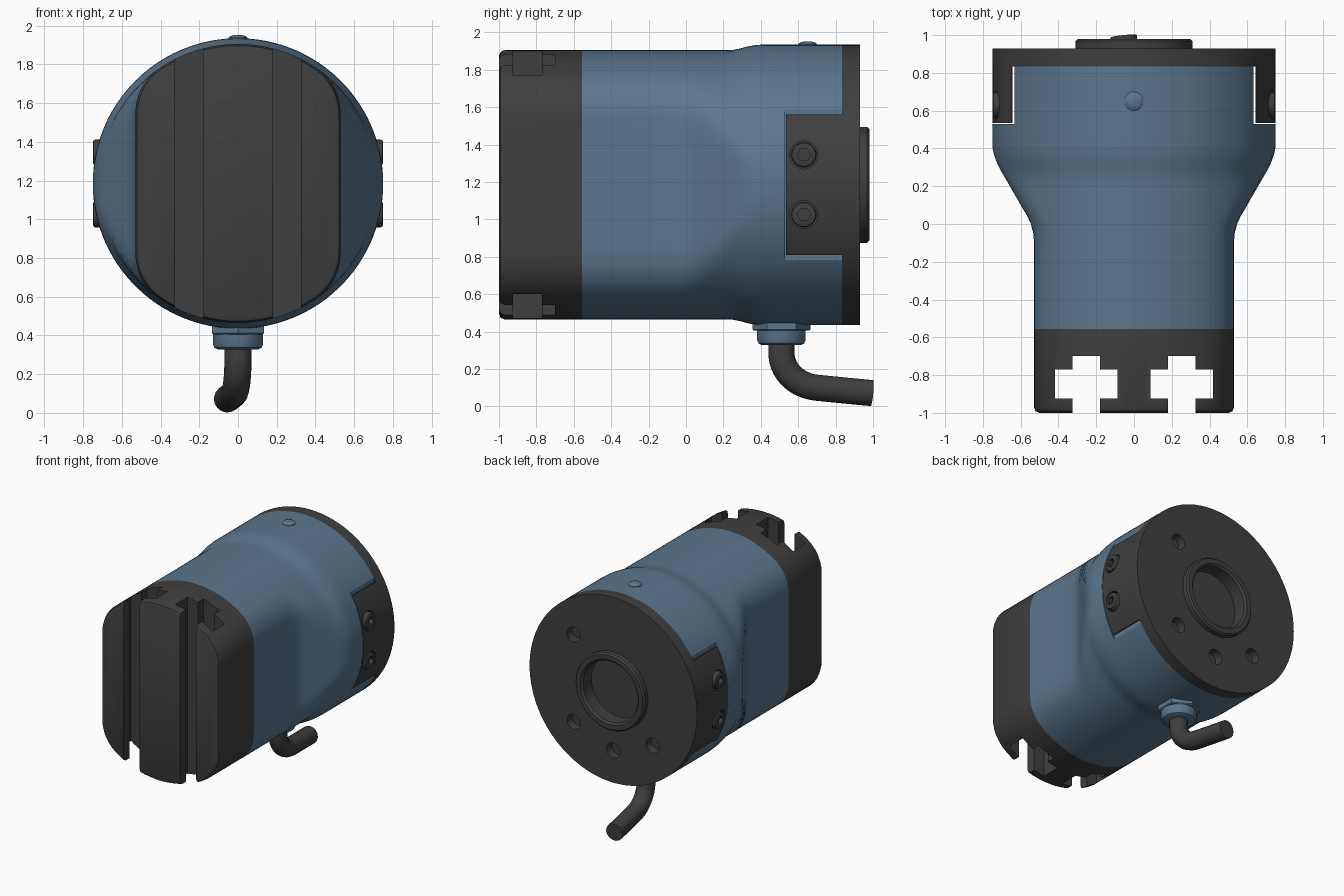
import bpy, bmesh, math
from mathutils import Vector

if "Cube" in bpy.data.objects:
    bpy.data.objects.remove(bpy.data.objects["Cube"])

CZ = 1.185          # height of the housing axis
TAU = math.tau


def material(name, rgb):
    m = bpy.data.materials.new(name)
    m.diffuse_color = (*rgb, 1)
    m.use_nodes = True
    m.node_tree.nodes["Principled BSDF"].inputs["Base Color"].default_value = m.diffuse_color
    return m


BLUE = material("blue_paint", (0.105, 0.185, 0.27))
DARK = material("dark_metal", (0.05, 0.05, 0.05))


def loft(name, rings, mat=None):
    """Skin a list of equal-length point rings and cap both ends."""
    bm = bmesh.new()
    vs = [[bm.verts.new(p) for p in ring] for ring in rings]
    n = len(vs[0])
    for a, b in zip(vs, vs[1:]):
        for i in range(n):
            j = (i + 1) % n
            bm.faces.new((a[i], a[j], b[j], b[i]))
    bm.faces.new(vs[0])
    bm.faces.new(vs[-1])
    bmesh.ops.recalc_face_normals(bm, faces=bm.faces)
    me = bpy.data.meshes.new(name)
    bm.to_mesh(me)
    bm.free()
    ob = bpy.data.objects.new(name, me)
    bpy.context.collection.objects.link(ob)
    if mat:
        me.materials.append(mat)
    return ob


def lathe(name, profile, centre, axis, mat=None, n=48, turn=0.0):
    """Revolve (radius, position) pairs about the x, y or z axis."""
    k = "xyz".index(axis)
    rings = []
    for r, d in profile:
        ring = []
        for i in range(n):
            t = TAU * i / n + turn
            p = Vector(centre)
            p[k] += d
            p[(k + 1) % 3] += r * math.cos(t)
            p[(k + 2) % 3] += r * math.sin(t)
            ring.append(p)
        rings.append(ring)
    return loft(name, rings, mat)


def prism(name, pts, axis, lo, hi, mat=None):
    """Extrude an outline along z (points x, y) or y (points x, z)."""
    put = (lambda p, d: (p[0], p[1], d)) if axis == "z" else (lambda p, d: (p[0], d, p[1]))
    return loft(name, [[put(p, d) for p in pts] for d in (lo, hi)], mat)


def cut(ob, cutters):
    for c in cutters:
        mod = ob.modifiers.new("cut", "BOOLEAN")
        mod.operation, mod.solver, mod.object = "DIFFERENCE", "EXACT", c
        bpy.context.view_layer.objects.active = ob
        bpy.ops.object.modifier_apply(modifier=mod.name)
        bpy.data.objects.remove(c)


def section(y, w, R, inset=0.0, fillet=0.28, n=96):
    """Circle of radius R cut flat at x = +-w, with filleted corners."""
    w, R = min(w, R - 0.0005) - inset, R - inset
    cx = w - fillet
    cz = math.sqrt((R - fillet) ** 2 - cx ** 2)
    ring = []
    for i in range(n):
        t = TAU * i / n
        dx, dz = abs(math.cos(t)), abs(math.sin(t))
        if dz * w <= cz * dx:
            r = w / dx
        elif math.atan2(dz, dx) >= math.atan2(cz, cx):
            r = R
        else:
            b = dx * cx + dz * cz
            r = b + math.sqrt(b * b - cx * cx - cz * cz + fillet ** 2)
        ring.append((r * math.cos(t), y, CZ + r * math.sin(t)))
    return ring


# Main housing: flat-sided front flaring to a round rear
stations = [(-0.555, .53, .72), (-0.3, .53, .72), (-0.09, .53, .72), (-0.05, .533, .72),
            (0, .546, .72), (0.04, .564, .72), (0.08, .588, .72), (0.14, .622, .72),
            (0.20, .657, .72), (0.25, .686, .721), (0.29, .709, .729), (0.33, .728, .740),
            (0.37, .742, .747), (0.41, .75, .75), (0.46, .75, .75), (0.6, .75, .75), (0.835, .75, .75)]
housing = loft("housing", [section(*s) for s in stations], BLUE)
cut(housing, [prism("recess", [(s * .632, .53), (s * .9, .53), (s * .9, .95), (s * .632, .95)],
                    "z", 0.2, 2.2) for s in (-1, 1)])

# Front mounting block with two vertical cross-shaped slots
block = loft("front_block", [section(-1, .53, .72, .03), section(-.991, .53, .72, .009),
                             section(-.97, .53, .72), section(-.555, .53, .72)], DARK)
half = [(.073, -1.1), (.073, -.925), (.165, -.925), (.165, -.77), (.073, -.77), (.073, -.70)]
slot = half + [(-x, y) for x, y in reversed(half)]
cut(block, [prism("slot", [(c + x, y) for x, y in slot], "z", 0.2, 2.2) for c in (-.253, .253)])

# Rear flange with raised bored hub and bolt holes
flange = lathe("rear_flange", [(.245, .86), (.245, .965), (.26, .98), (.298, .98), (.31, .968),
                               (.31, .93), (.75, .93), (.75, .835)], (0, 0, CZ), "y", DARK, 96)
spots = [(x, z) for x in (-.354, .354) for z in (-.354, .354)] + [(0, -.49)]
cut(flange, [lathe("hole", [(.06, .86), (.06, 1.0)], (x, 0, CZ + z), "y", n=32) for x, z in spots])

# Side tabs that clamp onto the housing, each with two socket screws
a = math.asin(.375 / .75)
arc = [(.75 * math.cos(a * i / 10), .75 * math.sin(a * i / 10)) for i in range(-10, 11)]
for side, s in (("left", -1), ("right", 1)):
    outline = [(.642, -.375)] + arc + [(.642, .375)]
    tab = prism(side + "_tab", [(s * x, CZ + z) for x, z in outline], "y", .535, .84, DARK)
    for label, dz in (("upper", .16), ("lower", -.16)):
        at = (0, .63, CZ + dz)
        cut(tab, [lathe("seat", [(.075, s * .69), (.075, s * .9)], at, "x", n=32)])
        screw = lathe(f"{side}_{label}_screw", [(.068, s * .67), (.068, s * .735), (.063, s * .745),
                                                (.053, s * .75)], at, "x", DARK, 32)
        cut(screw, [lathe("socket", [(.036, s * .715), (.036, s * .8)], at, "x", n=6)])

# Small domed button on top
lathe("top_button", [(.05, 1.90), (.05, 1.938), (.04, 1.946), (.02, 1.951)], (0, .65, 0), "z", BLUE, 32)

# Cable gland: hexagonal nut and round collar
lathe("gland_nut", [(.155, .47), (.155, .412), (.148, .405)], (0, .51, 0), "z", BLUE, 6, math.pi / 2)
lathe("gland_collar", [(.13, .42), (.13, .355), (.122, .337), (.105, .328)], (0, .51, 0), "z", BLUE)

# Bent cable
curve = bpy.data.curves.new("cable", "CURVE")
curve.dimensions, curve.bevel_depth, curve.bevel_resolution = "3D", .07, 6
curve.use_fill_caps, curve.resolution_u = True, 14
path = [((0, .51, .42), (0, .51, .45), (0, .51, .38)),
        ((0, .51, .29), (0, .51, .33), (0, .51, .18)),
        ((-.02, .70, .10), (-.01, .60, .11), (-.03, .79, .091)),
        ((-.055, .994, .0715), (-.045, .90, .08), (-.06, 1.03, .069))]
sp = curve.splines.new("BEZIER")
sp.bezier_points.add(len(path) - 1)
for bp, (co, hl, hr) in zip(sp.bezier_points, path):
    bp.handle_left_type = bp.handle_right_type = "FREE"
    bp.co, bp.handle_left, bp.handle_right = co, hl, hr
curve.materials.append(DARK)
cable = bpy.data.objects.new("cable", curve)
bpy.context.collection.objects.link(cable)

# Convert the cable and smooth everything while keeping hard edges
bpy.ops.object.select_all(action="DESELECT")
cable.select_set(True)
bpy.context.view_layer.objects.active = cable
bpy.ops.object.convert(target="MESH")
bpy.ops.object.select_all(action="SELECT")
bpy.ops.object.shade_smooth_by_angle(angle=math.radians(30))
